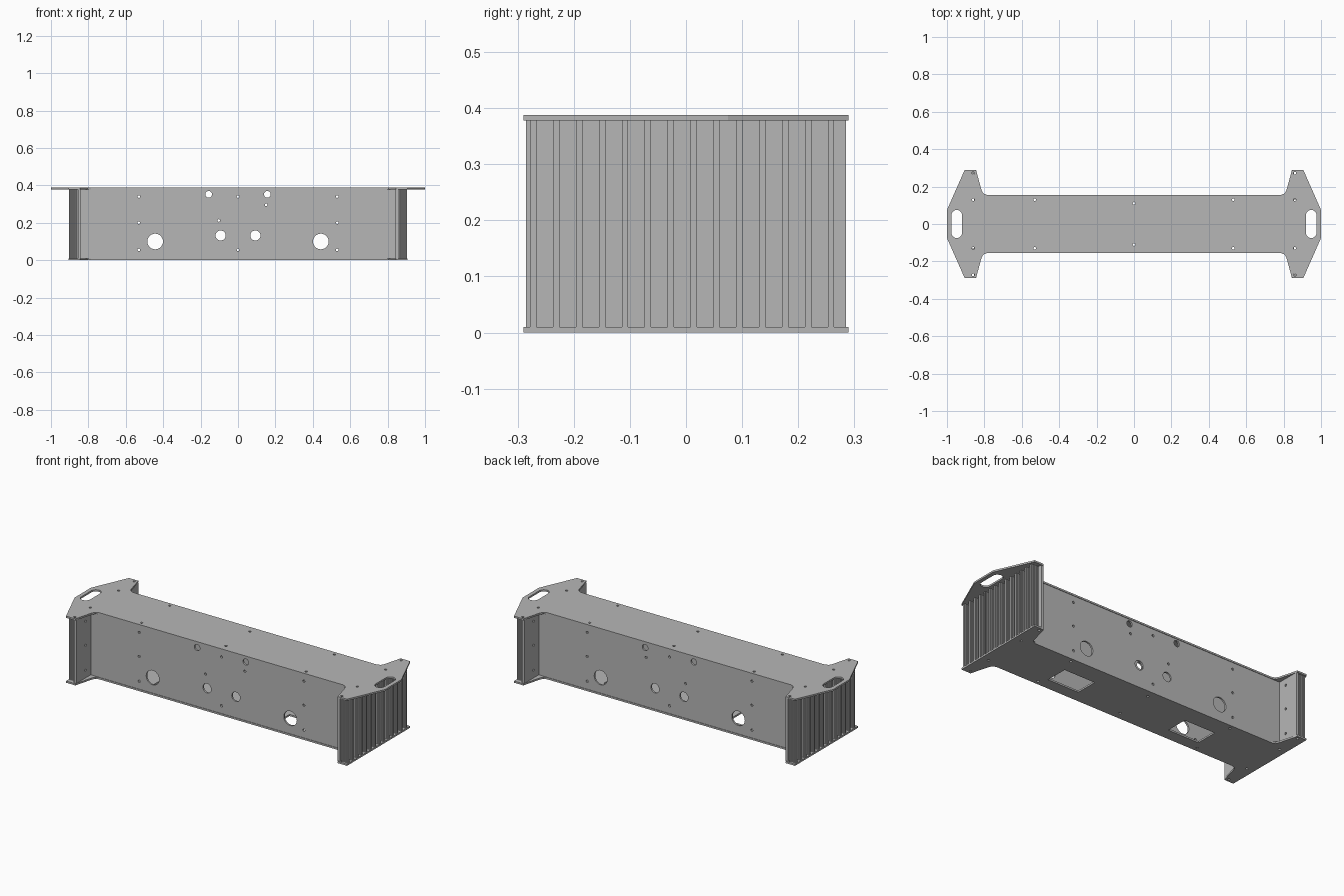
import bpy
import bmesh
from math import cos, sin, pi
from mathutils import Matrix

cube = bpy.data.objects.get("Cube")
if cube:
    bpy.data.objects.remove(cube, do_unlink=True)

# Single metal colour
metal = bpy.data.materials.new("grey_metal")
metal.use_nodes = True
GREY = (0.47, 0.47, 0.47, 1)
metal.diffuse_color = GREY
metal.node_tree.nodes["Principled BSDF"].inputs["Base Color"].default_value = GREY

PLATE = 0.01          # sheet thickness
TOP = 0.388           # overall height
SIDE_Y = 0.152        # outer face of the long walls
SINK_IN, SINK_OUT = 0.842, 0.904


def circle(x, y, r, n=24):
    return [(x + r * cos(2 * pi * i / n), y + r * sin(2 * pi * i / n)) for i in range(n)]


def slot(x, half_length, r, n=10):
    """Round-ended slot running along y."""
    c = half_length - r
    arc = [(r * cos(pi * i / n), r * sin(pi * i / n)) for i in range(n + 1)]
    return [(x + a, c + b) for a, b in arc] + [(x - a, -c - b) for a, b in arc]


def rectangle(x, y, w, h):
    return [(x - w / 2, y - h / 2), (x + w / 2, y - h / 2),
            (x + w / 2, y + h / 2), (x - w / 2, y + h / 2)]


def mirrored(quarter):
    """Full outline from the points of the +x +y quarter."""
    half = quarter + [(-x, y) for x, y in reversed(quarter)]
    return half + [(-x, -y) for x, y in half]


def extruded(name, loops, depth, matrix):
    """Fill the first loop, with the others as holes, and give it depth."""
    curve = bpy.data.curves.new(name, "CURVE")
    curve.dimensions = "2D"
    curve.fill_mode = "BOTH"
    curve.extrude = depth / 2
    for loop in loops:
        spline = curve.splines.new("POLY")
        spline.points.add(len(loop) - 1)
        for point, (x, y) in zip(spline.points, loop):
            point.co = (x, y, 0, 1)
        spline.use_cyclic_u = True
    temp = bpy.data.objects.new(name + "_curve", curve)
    mesh = bpy.data.meshes.new_from_object(temp)
    bpy.data.objects.remove(temp)
    bm = bmesh.new()
    bm.from_mesh(mesh)
    bmesh.ops.remove_doubles(bm, verts=bm.verts, dist=1e-5)
    bmesh.ops.recalc_face_normals(bm, faces=bm.faces)
    bm.to_mesh(mesh)
    bm.free()
    mesh.materials.clear()
    mesh.materials.append(metal)
    for poly in mesh.polygons:
        poly.use_smooth = False
    mesh.transform(matrix)
    obj = bpy.data.objects.new(name, mesh)
    bpy.context.collection.objects.link(obj)
    return obj


# Top and bottom plates with flared ends
flare = [(0.905, 0.29), (0.845, 0.29), (0.815, 0.18), (0.805, 0.163), (0.785, 0.155)]
screws = [circle(sx * x, sy * y, 0.007, 12)
          for x, y in ((0.53, 0.13), (0.86, 0.13), (0.86, 0.272))
          for sx in (-1, 1) for sy in (-1, 1)]
screws += [circle(0, s * 0.11, 0.007, 12) for s in (-1, 1)]

handles = [slot(s * 0.948, 0.075, 0.029) for s in (-1, 1)]
extruded("top_plate", [mirrored([(1, 0.075)] + flare)] + screws + handles,
         PLATE, Matrix.Translation((0, 0, TOP - PLATE / 2)))

windows = [rectangle(s * 0.4, -0.02, 0.2, 0.13) for s in (-1, 1)]
extruded("bottom_plate", [mirrored(flare)] + screws + windows,
         PLATE, Matrix.Translation((0, 0, PLATE / 2)))

# Long walls with round openings and screw holes
openings = [(-0.443, 0.1, 0.042), (0.443, 0.1, 0.042), (-0.093, 0.132, 0.027),
            (0.093, 0.132, 0.027), (-0.157, 0.352, 0.018), (0.157, 0.352, 0.018),
            (0.15, 0.296, 0.007), (-0.103, 0.212, 0.007)]
wall_holes = [circle(*o) for o in openings]
wall_holes += [circle(x, z, 0.007, 12) for x in (-0.53, 0, 0.53)
               for z in (0.055, 0.2, 0.34) if x or z != 0.2]
mid = TOP / 2
wall_outline = rectangle(0, mid, 2 * SINK_IN, TOP - 2 * PLATE)
for name, side in (("front_wall", -1), ("back_wall", 1)):
    place = Matrix.Translation((0, side * (SIDE_Y - PLATE / 2), 0)) @ Matrix.Rotation(pi / 2, 4, "X")
    extruded(name, [wall_outline] + wall_holes, PLATE, place)


# Finned end panels: a base with rippled fins pointing outward
def sink_profile(fins=14, pitch=0.0408, first=-0.272, ripples=5):
    root = SINK_IN + 0.014
    step = (SINK_OUT - root) / (2 * ripples)
    pts = [(SINK_IN, 0.285), (SINK_IN, -0.285), (root, -0.285)]
    for i in range(fins):
        y = first + i * pitch
        side = [(root + k * step, 0.0057 if k % 2 == 0 else 0.004)
                for k in range(2 * ripples + 1)]
        pts += [(x, y - w) for x, w in side]
        pts += [(x, y + w) for x, w in reversed(side)]
    return pts + [(root, 0.285)]


def drill(obj, side):
    """Blind screw holes in the inner face of an end panel."""
    bm = bmesh.new()
    for y in (-0.2, 0.2):
        for z in (0.055, 0.2, 0.34):
            place = Matrix.Translation((side * SINK_IN, y, z)) @ Matrix.Rotation(pi / 2, 4, "Y")
            bmesh.ops.create_cone(bm, cap_ends=True, segments=12, radius1=0.007,
                                  radius2=0.007, depth=0.016, matrix=place)
    mesh = bpy.data.meshes.new("drill")
    bm.to_mesh(mesh)
    bm.free()
    cutter = bpy.data.objects.new("screw_hole_cutter", mesh)
    cutter.hide_render = True
    bpy.context.collection.objects.link(cutter)
    mod = obj.modifiers.new("holes", "BOOLEAN")
    mod.object = cutter
    mod.solver = "EXACT"
    graph = bpy.context.evaluated_depsgraph_get()
    obj.data = bpy.data.meshes.new_from_object(obj.evaluated_get(graph))
    obj.modifiers.clear()
    bpy.data.objects.remove(cutter)


for name, side in (("left_finned_panel", 1), ("right_finned_panel", -1)):
    turn = Matrix.Rotation(0 if side == 1 else pi, 4, "Z")
    panel = extruded(name, [sink_profile()], TOP - 2 * PLATE,
                     Matrix.Translation((0, 0, mid)) @ turn)
    drill(panel, side)
